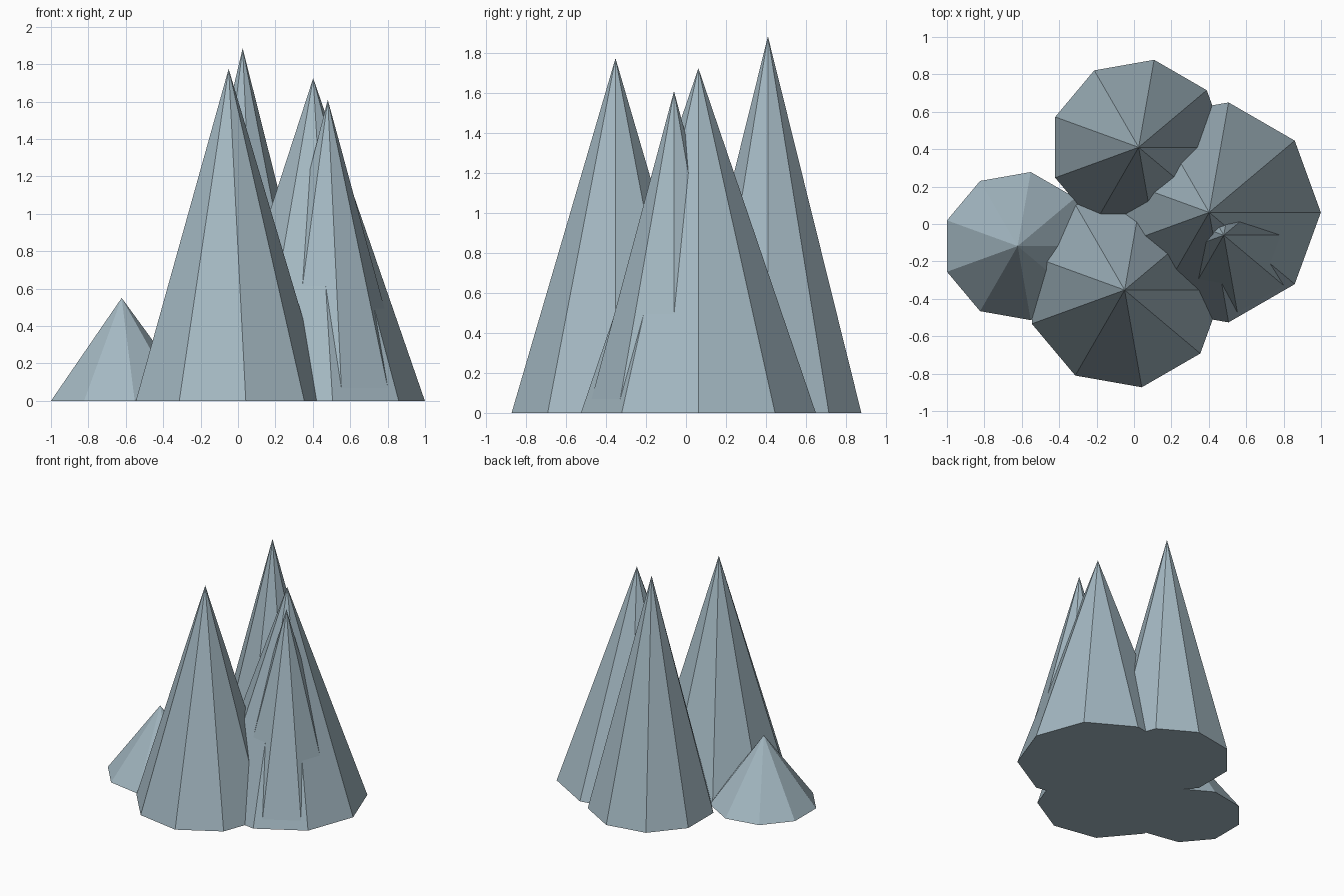
import bpy
import bmesh
from math import cos, sin, tau

cube = bpy.data.objects.get("Cube")
if cube:
    bpy.data.objects.remove(cube)

SIDES = 9

# One blue-grey stone colour for every spire
stone = bpy.data.materials.new("blue_grey_stone")
stone.use_nodes = True
colour = (0.37, 0.48, 0.54, 1.0)
stone.diffuse_color = colour
stone.node_tree.nodes["Principled BSDF"].inputs["Base Color"].default_value = colour


def spire(name, x, y, radius, height):
    """Flat-shaded nine-sided cone standing on the ground, one corner facing +x."""
    bm = bmesh.new()
    ring = [bm.verts.new((radius * cos(tau * i / SIDES), radius * sin(tau * i / SIDES), 0))
            for i in range(SIDES)]
    tip = bm.verts.new((0, 0, height))
    bm.faces.new(ring[::-1])
    for i in range(SIDES):
        bm.faces.new((ring[i], ring[(i + 1) % SIDES], tip))
    mesh = bpy.data.meshes.new(name)
    bm.to_mesh(mesh)
    bm.free()
    mesh.materials.append(stone)
    obj = bpy.data.objects.new(name, mesh)
    obj.location = (x, y, 0)
    bpy.context.collection.objects.link(obj)
    return obj


# Cluster of overlapping spires
spire("back_spire", 0.025, 0.41, 0.475, 1.885)
spire("front_spire", -0.05, -0.353, 0.528, 1.775)
spire("left_spire", 0.402, 0.062, 0.597, 1.725)
spire("left_inner_spire", 0.48, -0.06, 0.438, 1.61)
spire("small_right_spire", -0.622, -0.118, 0.402, 0.55)
